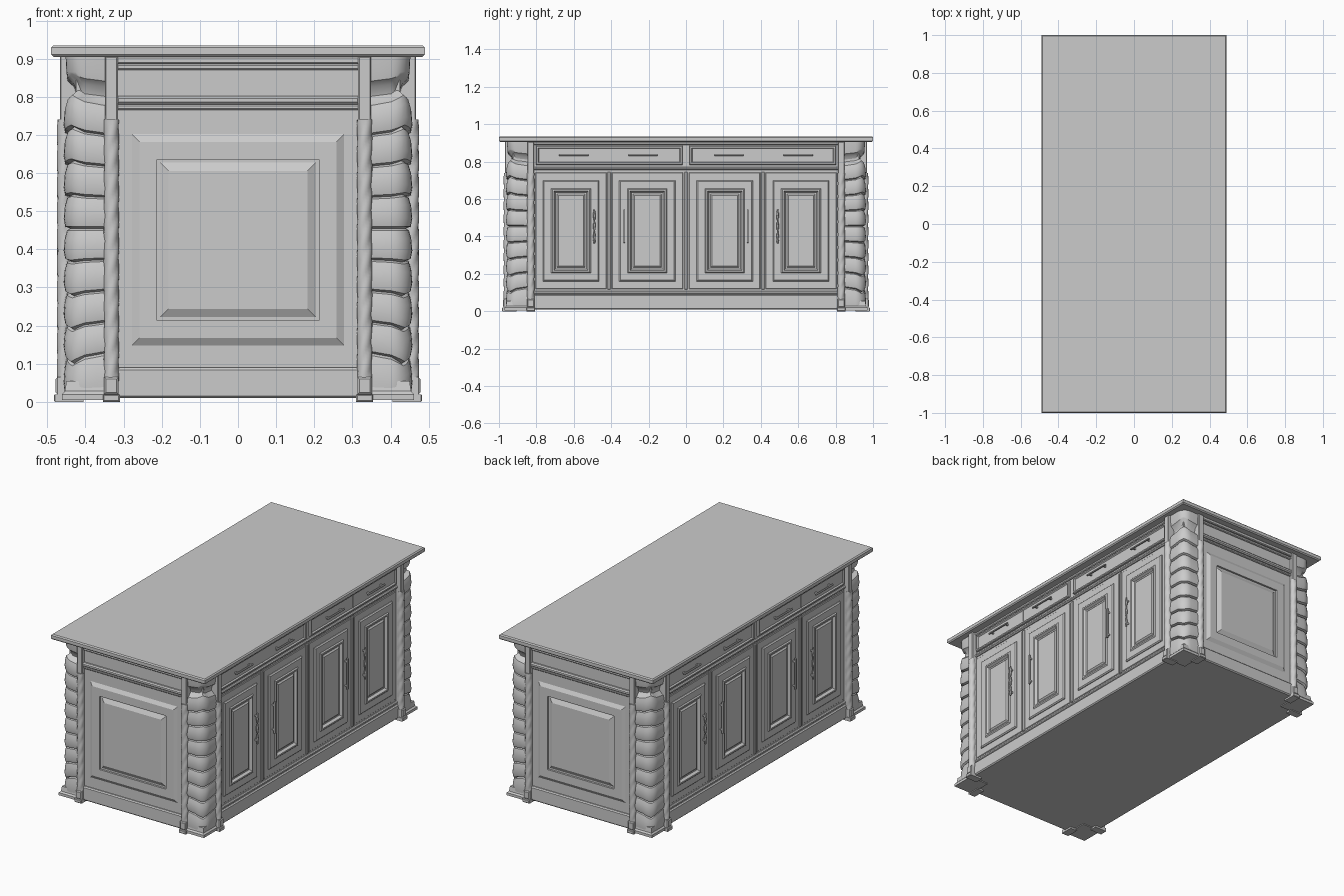
import bpy, bmesh
from math import sin, cos, pi
from mathutils import Vector

if "Cube" in bpy.data.objects:
    bpy.data.objects.remove(bpy.data.objects["Cube"])


def loft(name, rings, smooth=False):
    """Skin a stack of closed rings and cap both ends."""
    bm = bmesh.new()
    vs = [[bm.verts.new(p) for p in r] for r in rings]
    n = len(rings[0])
    for a, b in zip(vs, vs[1:]):
        for i in range(n):
            j = (i + 1) % n
            bm.faces.new((a[i], a[j], b[j], b[i]))
    bm.faces.new(vs[0])
    bm.faces.new(vs[-1])
    bmesh.ops.recalc_face_normals(bm, faces=bm.faces)
    me = bpy.data.meshes.new(name)
    bm.to_mesh(me)
    bm.free()
    ob = bpy.data.objects.new(name, me)
    bpy.context.collection.objects.link(ob)
    if smooth:
        bpy.ops.object.select_all(action='DESELECT')
        ob.select_set(True)
        bpy.context.view_layer.objects.active = ob
        bpy.ops.object.shade_smooth_by_angle(angle=0.6)
    return ob


def opposite(ob):
    """Repeat a part on the opposite face of the island."""
    c = ob.copy()
    c.name = ob.name + "_opposite"
    c.rotation_euler = (0, 0, pi)
    bpy.context.collection.objects.link(c)


def place(face, u, d, z):
    return (u, -d, z) if face == 'end' else (d, u, z)


def panel(name, face, u0, u1, z0, z1, steps):
    """Concentric rectangles: steps are (inset, depth from the centre)."""
    opposite(loft(name, [[place(face, u, d, z) for u, z in
                          ((u0 + i, z0 + i), (u1 - i, z0 + i),
                           (u1 - i, z1 - i), (u0 + i, z1 - i))]
                         for i, d in steps]))


def box(name, face, u0, u1, z0, z1, d0, d1, bev=0.0):
    steps = [(0, d0), (0, d1 - bev), (bev, d1)] if bev else [(0, d0), (0, d1)]
    panel(name, face, u0, u1, z0, z1, steps)


def slab(name, x, y, z0, z1, bev=0.0):
    prof = [(0, z0), (0, z1)] if not bev else [
        (bev, z0), (0, z0 + bev), (0, z1 - bev), (bev, z1)]
    return loft(name, [[(a * (x - i), b * (y - i), z) for a, b in
                        ((-1, -1), (1, -1), (1, 1), (-1, 1))] for i, z in prof])


# worktop, its under-moulding and the carcass
slab("worktop", 0.49, 1.0, 0.905, 0.935, 0.006)
slab("carcass", 0.425, 0.925, 0.01, 0.906)


# pilasters with plain head, twisted shaft and stepped foot
def pilaster(face, u, d):
    box("pilaster_head", face, u - .017, u + .017, .735, .906, d - .07, d - .008, .003)
    box("pilaster_back", face, u - .017, u + .017, .0, .74, d - .07, d - .025)
    rings = []
    for k in range(85):
        z = .055 + .685 * k / 84
        ring = []
        for i in range(18):
            a = 2 * pi * i / 18
            r = .0172 + .0032 * abs(cos(1.5 * a + z * 46)) ** .7
            ring.append(place(face, u + r * cos(a), d - .02 + r * sin(a), z))
        rings.append(ring)
    opposite(loft("twisted_shaft", rings, True))
    box("pilaster_foot", face, u - .022, u + .022, 0, .02, d - .07, d + .008, .003)
    box("pilaster_foot_upper", face, u - .019, u + .019, .02, .065, d - .07, d + .003, .005)


for s in (-1, 1):
    pilaster('end', s * .332, .975)
    pilaster('side', s * .83, .475)

# rounded corner columns of bulging stone courses
path = [(Vector((.34, .957)), Vector((0, 1))), (Vector((.37, .957)), Vector((0, 1)))]
for k in range(7):
    a = pi / 2 * (1 - k / 6)
    n = Vector((cos(a), sin(a)))
    path.append((Vector((.402, .907)) + n * .05, n))
path += [(Vector((.452, .87)), Vector((1, 0))), (Vector((.452, .835)), Vector((1, 0)))]
bulge = ((0, -.012), (.06, .001), (.3, .005), (.7, .002), (.94, -.004), (1, -.012))
edges = [.01, .115, .2, .285, .37, .455, .54, .625, .71, .795]


def course_ring(sx, sy, z, off, tilt):
    ring = []
    for i, (p, n) in enumerate(path):
        w = 1 - abs(i - 5) / 5
        q = p + n * off
        ring.append((sx * q.x, sy * q.y, z + tilt * (w - .5)))
    return ring + [(sx * .34, sy * .835, z - tilt * .5)]


for sx in (-1, 1):
    for sy in (-1, 1):
        rings = []
        for z0, z1 in zip(edges, edges[1:]):
            for t, off in bulge:
                z = z0 + (z1 - z0) * t
                tilt = 0 if z < .02 else .03 * (z - .45) / .35
                rings.append(course_ring(sx, sy, z, off, tilt))
        # recessed neck and flared capital under the worktop
        for z, off in ((.81, -.03), (.835, -.022), (.85, -.005), (.865, -.002), (.905, 0)):
            rings.append(course_ring(sx, sy, z, off, .02 if z < .86 else 0))
        loft("corner_stones", rings, True)
        # square corner plinth
        loft("corner_plinth", [[(sx * x, sy * y, z) for x, y in
                                ((.34, .835), (.462 - i, .835), (.462 - i, .97 - i), (.34, .97 - i))]
                               for z, i in ((.005, 0), (.02, 0), (.028, .008), (.055, .012))])

# end faces: plinth, raised panel, mouldings and frieze
D = .945
box("end_plinth", 'end', -.32, .32, .01, .09, .9, D + .013, .006)
box("end_backing", 'end', -.32, .32, .08, .77, .9, D)
panel("end_raised_panel", 'end', -.278, .278, .148, .702,
      [(0, D - .01), (0, D), (.02, D + .012), (.066, D + .012), (.066, D + .001),
       (.074, D + .001), (.096, D + .013)])
box("end_moulding_lower", 'end', -.32, .32, .765, .78, .9, D + .008, .004)
box("end_moulding_upper", 'end', -.32, .32, .78, .802, .9, D + .016, .006)
box("end_frieze", 'end', -.32, .32, .8, .872, .9, D)
box("end_cornice", 'end', -.32, .32, .87, .886, .9, D + .008, .004)
box("end_cornice_top", 'end', -.32, .32, .886, .906, .9, D + .016, .004)

# long sides: plinth, rails and stiles
S = .437
box("side_plinth", 'side', -.82, .82, .01, .09, .4, S + .015, .006)
box("side_backing", 'side', -.82, .82, .08, .906, .4, S)
box("side_lower_rail", 'side', -.82, .82, .09, .108, .4, S + .01, .005)
box("side_middle_rail", 'side', -.82, .82, .755, .772, .4, S + .01, .005)
box("side_top_rail", 'side', -.82, .82, .89, .906, .4, S + .01, .004)
for u in (-.412, 0, .412):
    box("stile", 'side', u - .009, u + .009, .115, .745, .4, S + .009, .004)

# two wide drawers, each with a centre joint and two bar pulls
for s in (-1, 1):
    a, b = sorted((s * .018, s * .803))
    panel("drawer_front", 'side', a, b, .783, .885,
          [(0, S - .01), (0, S + .01), (.004, S + .014), (.011, S + .014),
           (.016, S + .007)])
    box("drawer_joint", 'side', s * .41 - .002, s * .41 + .002, .798, .87, S, S + .009)
    for u in (.23, .6):
        c = s * u
        box("drawer_pull", 'side', c - .078, c + .078, .831, .839, S + .022, S + .03, .002)
        for e in (-.06, .06):
            box("drawer_pull_post", 'side', c + e - .004, c + e + .004, .831, .839, S, S + .024)

# four panelled doors
for c in (-.615, -.207, .207, .615):
    box("door_slab", 'side', c - .19, c + .19, .118, .742, S - .01, S + .004, .003)
    panel("door_panel", 'side', c - .15, c + .15, .16, .7,
          [(0, S), (0, S + .008), (.006, S + .014), (.044, S + .014), (.05, S + .02),
           (.058, S + .02), (.066, S + .006), (.074, S + .006), (.082, S + .013)])

# door handles: straight bars inside, twisted bars outside
for u, twisted in ((-.49, True), (-.33, False), (.33, False), (.49, True)):
    if twisted:
        rings = []
        for k in range(25):
            t = k / 24
            r = .0035 + .004 * abs(sin(3 * pi * t))
            rings.append([place('side', u + r * cos(a + 4 * t), S + .03 + r * sin(a + 4 * t),
                                .362 + .183 * t) for a in (i * pi / 3 for i in range(6))])
        opposite(loft("twisted_handle", rings, True))
    else:
        box("bar_handle", 'side', u - .005, u + .005, .365, .545, S + .025, S + .035, .002)
    for z in (.385, .525):
        box("handle_post", 'side', u - .004, u + .004, z - .004, z + .004, S, S + .03)
